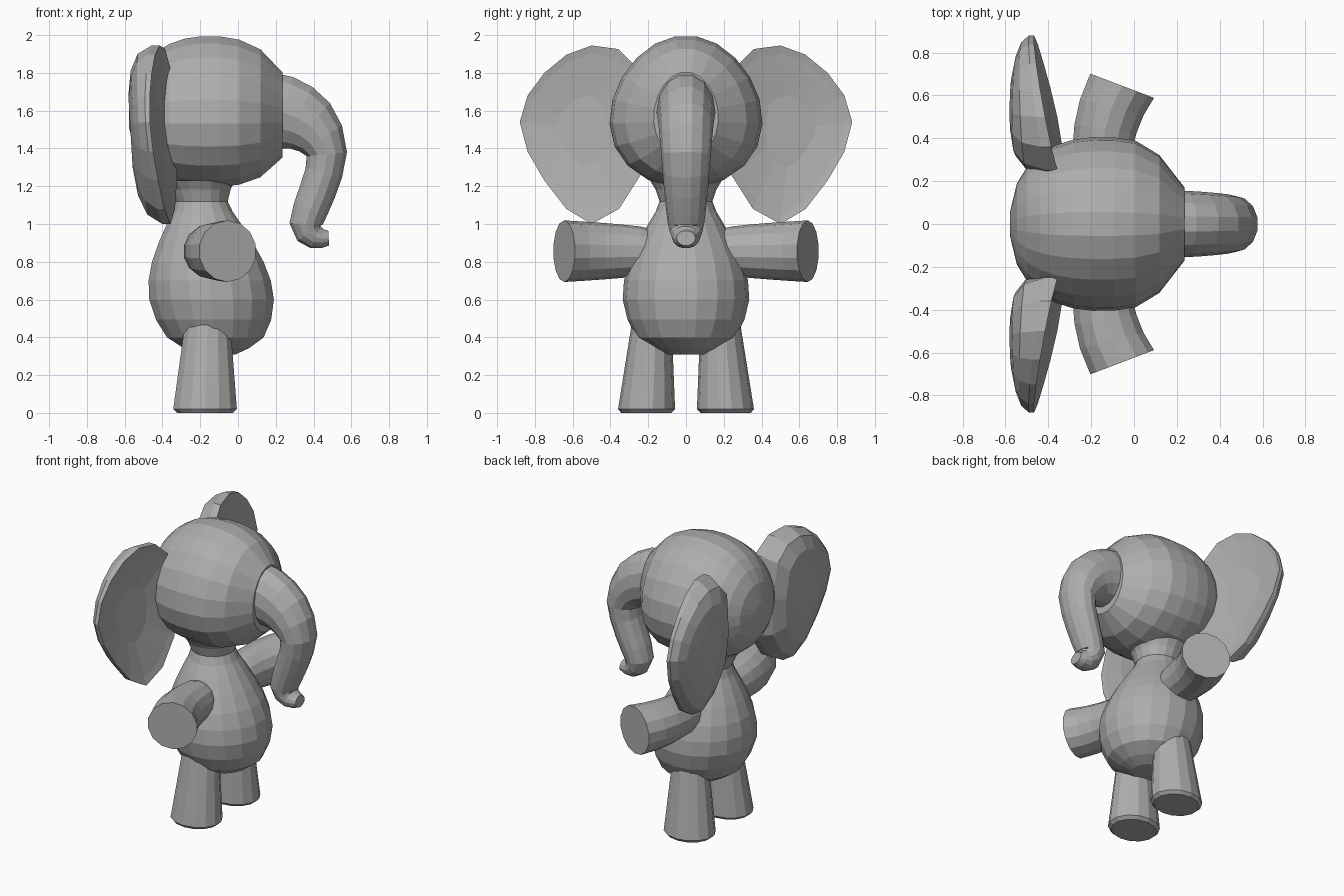
import bpy, bmesh
from math import sin, cos, sqrt, tau
from mathutils import Vector

cube = bpy.data.objects.get("Cube")
if cube:
    bpy.data.objects.remove(cube)

shade = 0.42
grey = bpy.data.materials.new("plain grey")
grey.use_nodes = True
grey.diffuse_color = (shade, shade, shade, 1)
grey.node_tree.nodes["Principled BSDF"].inputs["Base Color"].default_value = grey.diffuse_color
X, Y, Z = Vector((1, 0, 0)), Vector((0, 1, 0)), Vector((0, 0, 1))


def skin(name, rings):
    """Join equal-length rings of points into a closed, flat shaded surface."""
    bm = bmesh.new()
    loops = [[bm.verts.new(point) for point in ring] for ring in rings]
    for lower, upper in zip(loops, loops[1:]):
        for i in range(len(lower)):
            bm.faces.new((lower[i - 1], lower[i], upper[i], upper[i - 1]))
    bm.faces.new(loops[0])
    bm.faces.new(loops[-1])
    bmesh.ops.recalc_face_normals(bm, faces=bm.faces)
    mesh = bpy.data.meshes.new(name)
    bm.to_mesh(mesh)
    bm.free()
    mesh.materials.append(grey)
    bpy.context.collection.objects.link(bpy.data.objects.new(name, mesh))


def oval(centre, u, v, sides=16):
    """Ring of points around a centre with half axes u and v."""
    angles = [tau * (i + 0.5) / sides for i in range(sides)]
    return [Vector(centre) + u * cos(angle) + v * sin(angle) for angle in angles]


def spline(stations, closed=False):
    """Smooth curve through the stations, with one extra point in each gap."""
    points = [Vector(station) for station in stations]
    count = len(points)

    def pick(index):
        return points[index % count if closed else min(max(index, 0), count - 1)]

    curve = []
    for i in range(count):
        curve.append(pick(i))
        if closed or i < count - 1:
            near = pick(i) + pick(i + 1)
            far = pick(i - 1) + pick(i + 2)
            curve.append((near * 9 - far) / 16)
    return curve


# Body: pear shape leaning back with height, given as (height, radius)
pear = spline([(0.31, 0.1), (0.4, 0.26), (0.6, 0.335), (0.8, 0.3),
               (1, 0.2), (1.12, 0.14), (1.23, 0.19)])
skin("body", [oval((-0.08 - z / 10, 0, z), X * radius, Y * radius, sides=18)
              for z, radius in pear])

# Head: rounded egg, wider at the cheeks, cut off where the trunk starts
head_rings = []
head_steps = 10
head_back, head_middle, head_front = -0.58, -0.15, 0.235
for step in range(head_steps + 1):
    # Stations crowd towards the back, where the skull curves fastest
    along = (step + 0.2) / (head_steps + 0.2)
    x = head_back + (head_front - head_back) * along ** 1.5
    offset = abs(x - head_middle) / (head_middle - head_back if x < head_middle else 0.44)
    radius = 0.405 * (1 - offset ** 2.3) ** 0.43
    narrowing = 1 - 0.25 * max(x / head_front, 0) ** 2
    centre_z = 1.595 - 0.12 * (x - head_middle) ** 2
    ring = oval((x, 0, centre_z), Z * radius, Y * radius * narrowing, sides=20)
    for point in ring:
        point.y *= 1 - 0.3 * (point.z - 1.58)
    head_rings.append(ring)
skin("head", head_rings)

# Trunk: bent tube given as (x, z, half thickness), getting evenly narrower
tube = spline([(0.1, 1.61, 0.2), (0.24, 1.59, 0.2), (0.38, 1.52, 0.165),
               (0.47, 1.37, 0.11), (0.42, 1.17, 0.1), (0.36, 1, 0.09),
               (0.41, 0.93, 0.065), (0.48, 0.925, 0.04)])
trunk_rings = []
for i, (x, z, thickness) in enumerate(tube):
    before, after = tube[max(i - 1, 0)], tube[min(i + 1, len(tube) - 1)]
    across = Vector((before.y - after.y, 0, after.x - before.x)).normalized()
    width = 0.16 - 0.11 * (i / (len(tube) - 1)) ** 1.6
    trunk_rings.append(oval((x, 0, z), across * thickness, Y * width, sides=14))
skin("trunk", trunk_rings)

# Ear: outline as (y, z); shells (scale, x, slant) from dished front to domed back
outline = spline([(0.25, 1.82), (0.5, 1.945), (0.75, 1.8), (0.88, 1.54),
                  (0.75, 1.23), (0.5, 1), (0.24, 1.26)], closed=True)
ear_middle = Vector((0.56, 1.5))
ear_shells = [(0.4, -0.44, 0.2), (0.9, -0.41, 0.2), (1, -0.4, 0.2), (1, -0.44, 0.15),
              (0.9, -0.51, 0.05), (0.7, -0.55, 0), (0.4, -0.57, 0)]


def ear_ring(side, scale, x, slant):
    ring = []
    for point in outline:
        spread = (point - ear_middle) * scale
        y, z = ear_middle + spread
        ring.append(Vector((x - slant * spread.x - 0.06 * spread.y, side * y, z)))
    return ring


def arm_ring(side, t):
    """Arm section at t: 0 inside the body, 1 at the blunt hand."""
    centre = (-0.155 + 0.1 * t ** 3, side * (0.14 + 0.505 * t), 0.856)
    radius = 0.105 + 0.058 * sqrt(t)
    across = Vector((1, -side * 0.38 * t * t, 0)).normalized()
    return oval(centre, across * radius, Z * radius, sides=14)


def leg_ring(side, t):
    """Leg section at t: 0 at the slightly rounded sole, 1 inside the body."""
    rise = t * t
    scale = 1 if t else 0.87
    centre = (-0.175 + 0.015 * rise, side * (0.21 - 0.03 * rise), rise / 2)
    depth, width = 0.175 - 0.055 * rise, 0.153 - 0.05 * rise
    return oval(centre, X * depth * scale, Y * width * scale, sides=14)


# The model faces +x, so its two sides mirror across y
limb_steps = [step / 5 for step in range(6)]
for side, label in ((1, "left"), (-1, "right")):
    skin(label + "_ear", [ear_ring(side, *shell) for shell in ear_shells])
    skin(label + "_arm", [arm_ring(side, t) for t in limb_steps])
    skin(label + "_leg", [leg_ring(side, t) for t in limb_steps])
